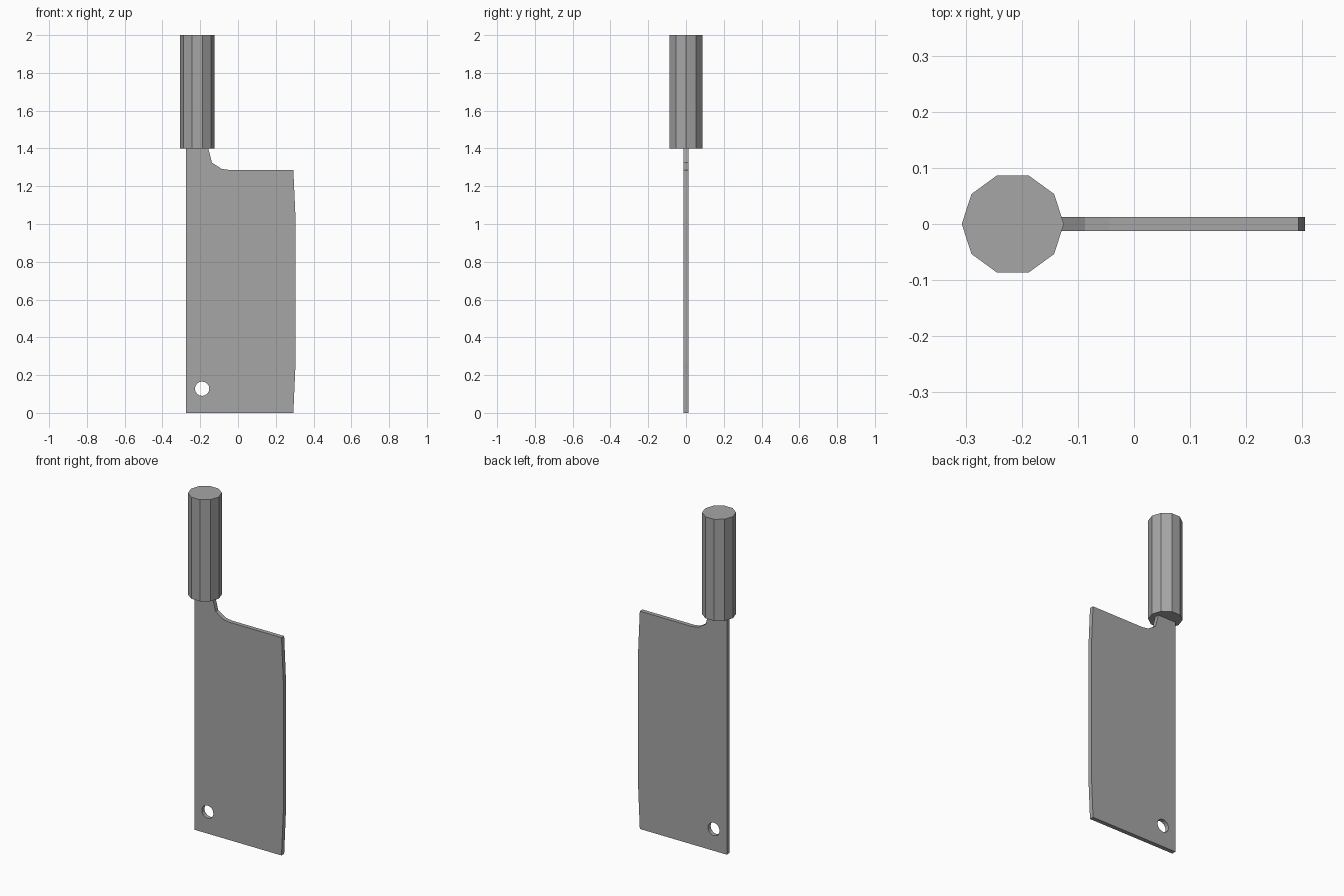
import bpy
import math

cube = bpy.data.objects.get("Cube")
if cube:
    bpy.data.objects.remove(cube, do_unlink=True)

# Single flat grey for blade and handle
grey = bpy.data.materials.new("steel grey")
grey.use_nodes = True
colour = (0.38, 0.38, 0.38, 1)
grey.diffuse_color = colour
for node in grey.node_tree.nodes:
    if node.type == 'BSDF_PRINCIPLED':
        node.inputs["Base Color"].default_value = colour


def add_outline(curve, points):
    spline = curve.splines.new('POLY')
    spline.points.add(len(points) - 1)
    for point, (x, z) in zip(spline.points, points):
        point.co = (x, z, 0, 1)
    spline.use_cyclic_u = True


# Blade: extruded outline with bowed edge, curved neck and hanging hole
outline = [(-0.275, 0), (0.293, 0), (0.305, 0.27), (0.305, 1.02),
           (0.293, 1.286), (-0.045, 1.286), (-0.087, 1.292),
           (-0.138, 1.325), (-0.16, 1.41), (-0.275, 1.41)]
sides = 16
hole = [(-0.19 + 0.038 * math.cos(math.tau * i / sides),
         0.128 + 0.038 * math.sin(math.tau * i / sides))
        for i in range(sides)]

curve = bpy.data.curves.new("blade", 'CURVE')
curve.dimensions = '2D'
curve.fill_mode = 'BOTH'
curve.extrude = 0.0125
add_outline(curve, outline)
add_outline(curve, hole)
blade = bpy.data.objects.new("blade", curve)
bpy.context.collection.objects.link(blade)
blade.rotation_euler.x = math.pi / 2
curve.materials.append(grey)
bpy.ops.object.select_all(action='DESELECT')
blade.select_set(True)
bpy.context.view_layer.objects.active = blade
bpy.ops.object.convert(target='MESH')
bpy.ops.object.shade_flat()

# Handle: ten-sided prism
bpy.ops.mesh.primitive_cylinder_add(vertices=10, radius=0.091, depth=0.6,
                                    location=(-0.216, 0, 1.7),
                                    rotation=(0, 0, math.pi / 2))
handle = bpy.context.object
handle.name = "handle"
handle.data.materials.append(grey)
